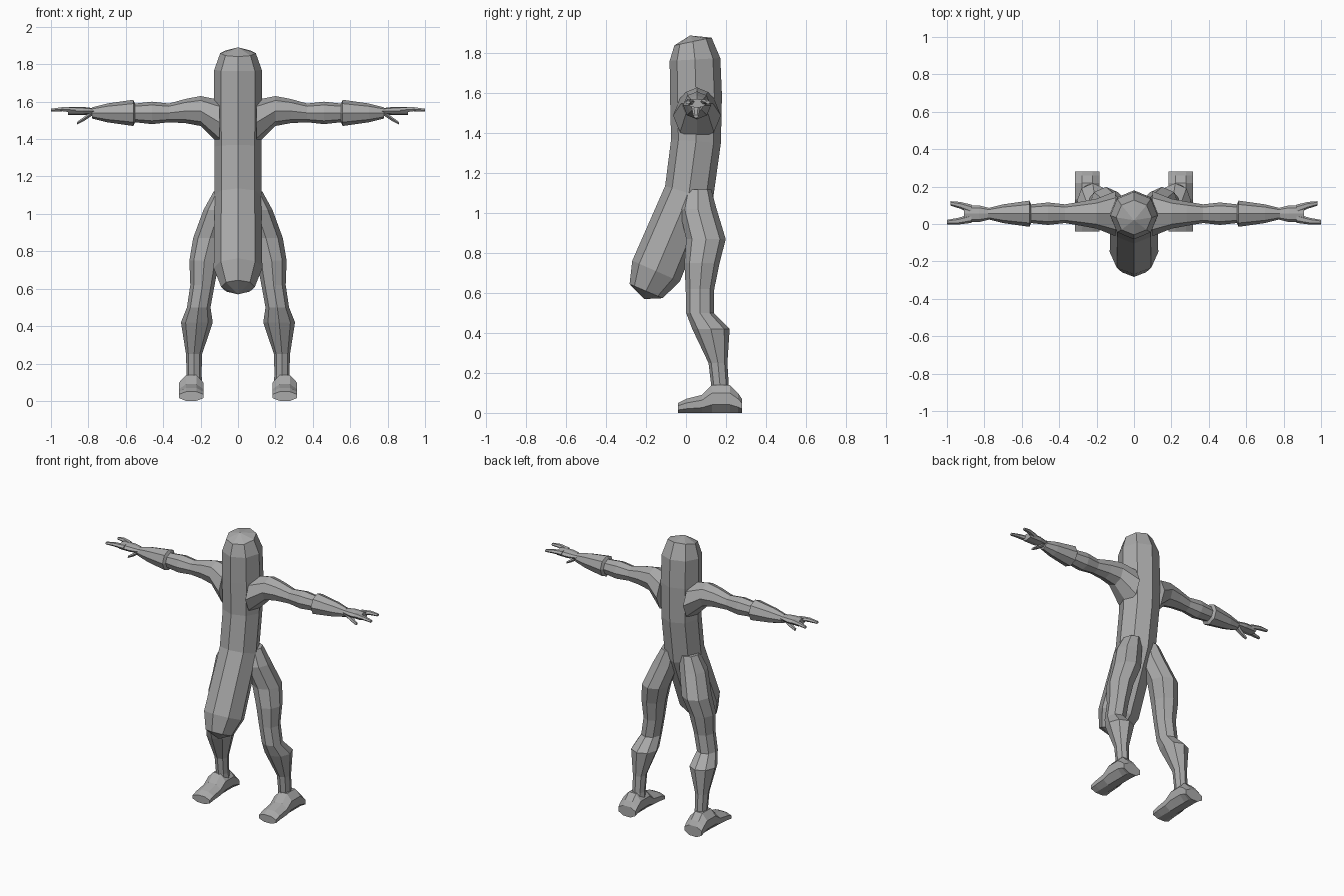
import bpy, bmesh, math
from mathutils import Vector

cube = bpy.data.objects.get("Cube")
if cube:
    bpy.data.objects.remove(cube, do_unlink=True)

grey = bpy.data.materials.new("plain grey")
grey.use_nodes = True
grey.diffuse_color = (.4, .4, .4, 1)
grey.node_tree.nodes["Principled BSDF"].inputs["Base Color"].default_value = grey.diffuse_color

across_x = Vector((1, 0, 0))
along_y = Vector((0, 1, 0))
upward = Vector((0, 0, 1))


def make_object(name, mesh_builder, mirrored):
    """Turn a finished bmesh into a named grey object, on both sides if wanted."""
    bmesh.ops.remove_doubles(mesh_builder, verts=mesh_builder.verts[:], dist=.001)
    bmesh.ops.recalc_face_normals(mesh_builder, faces=mesh_builder.faces[:])
    mesh = bpy.data.meshes.new(name)
    mesh_builder.to_mesh(mesh)
    mesh_builder.free()
    mesh.materials.append(grey)
    part = bpy.data.objects.new(name, mesh)
    bpy.context.collection.objects.link(part)
    if mirrored:
        part.modifiers.new("both sides", "MIRROR")


def tube(name, path, side, along=None, sides=8, flat=1, half_width=None, turn=0, mirrored=True):
    """Skin rings along a path of (centre, radius); rings face along, or follow the path."""
    builder = bmesh.new()
    rows = []
    for index, (centre, radius) in enumerate(path):
        before = path[max(index - 1, 0)][0]
        after = path[min(index + 1, len(path) - 1)][0]
        direction = along or (Vector(after) - Vector(before)).normalized()
        width_axis = side * (half_width or radius)
        depth_axis = direction.cross(side) * radius * flat
        row = []
        for corner in range(sides):
            angle = math.tau * corner / sides + turn
            offset = width_axis * math.cos(angle) + depth_axis * math.sin(angle)
            row.append(builder.verts.new(Vector(centre) + offset))
        rows.append(row)
    for lower, upper in zip(rows, rows[1:]):
        for corner in range(sides):
            following = (corner + 1) % sides
            builder.faces.new((lower[corner], lower[following], upper[following], upper[corner]))
    builder.faces.new(rows[0])
    builder.faces.new(rows[-1])
    make_object(name, builder, mirrored)


# Head and trunk in one bent tube: y, z, radius
trunk = [(.02, 1.89, 0), (.035, 1.86, .095), (.045, 1.77, .127), (.05, 1.59, .13),
         (.05, 1.36, .125), (.015, 1.1, .125), (-.15, .71, .13), (-.2, .61, .09),
         (-.21, .57, 0)]
tube("body", [((0, y, z), radius) for y, z, radius in trunk], across_x, mirrored=False)

# Arm with a stepped forearm cuff: x, z, radius
arm = [(.1, 1.49, .12), (.2, 1.55, .08), (.28, 1.55, .065), (.37, 1.54, .05), (.46, 1.54, .06),
       (.55, 1.54, .05), (.56, 1.54, .07), (.7, 1.54, .05), (.78, 1.54, .03)]
tube("arm", [((x, .055, z), radius) for x, z, radius in arm], along_y, across_x)

# Hand: a flat palm, two spread fingers and a thumb pointing down
palm = [(.77, .03), (.83, .045), (.91, .045)]
tube("palm", [((x, .055, 1.55), radius) for x, radius in palm], along_y, across_x, flat=.5)


def finger(name, root, middle, tip):
    path = [(root, .024), (middle, .018), (tip, .012)]
    tube(name, path, along_y, across_x, sides=6, flat=.7)


finger("front_finger", (.87, .03, 1.555), (.94, .015, 1.56), (1, .01, 1.555))
finger("back_finger", (.87, .08, 1.555), (.93, .1, 1.56), (.98, .11, 1.555))
finger("thumb", (.78, .05, 1.54), (.82, .05, 1.51), (.86, .05, 1.485))

# Leg with a wide boot top below the knee: x, y, z, radius
leg = [(.07, .06, 1.12, .06), (.1, .06, 1.02, .085), (.15, .1, .87, .09), (.18, .08, .75, .08),
       (.19, .07, .62, .065), (.21, .07, .5, .063), (.22, .125, .42, .085),
       (.235, .16, .25, .043), (.235, .17, .14, .04), (.24, .18, .05, .055)]
tube("leg", [((x, y, z), radius) for x, y, z, radius in leg], across_x, upward, flat=1.1)

# Foot on a flat sole, from toe to heel: y, height
foot = [(-.04, .05), (0, .07), (.08, .09), (.13, .14), (.22, .14), (.26, .1), (.28, .07)]
corner_reach = 1 / math.cos(math.pi / 8)
tube("foot", [((.25, y, height / 2), height / 2 * corner_reach) for y, height in foot],
     across_x, along_y, half_width=.07, turn=math.pi / 8)
